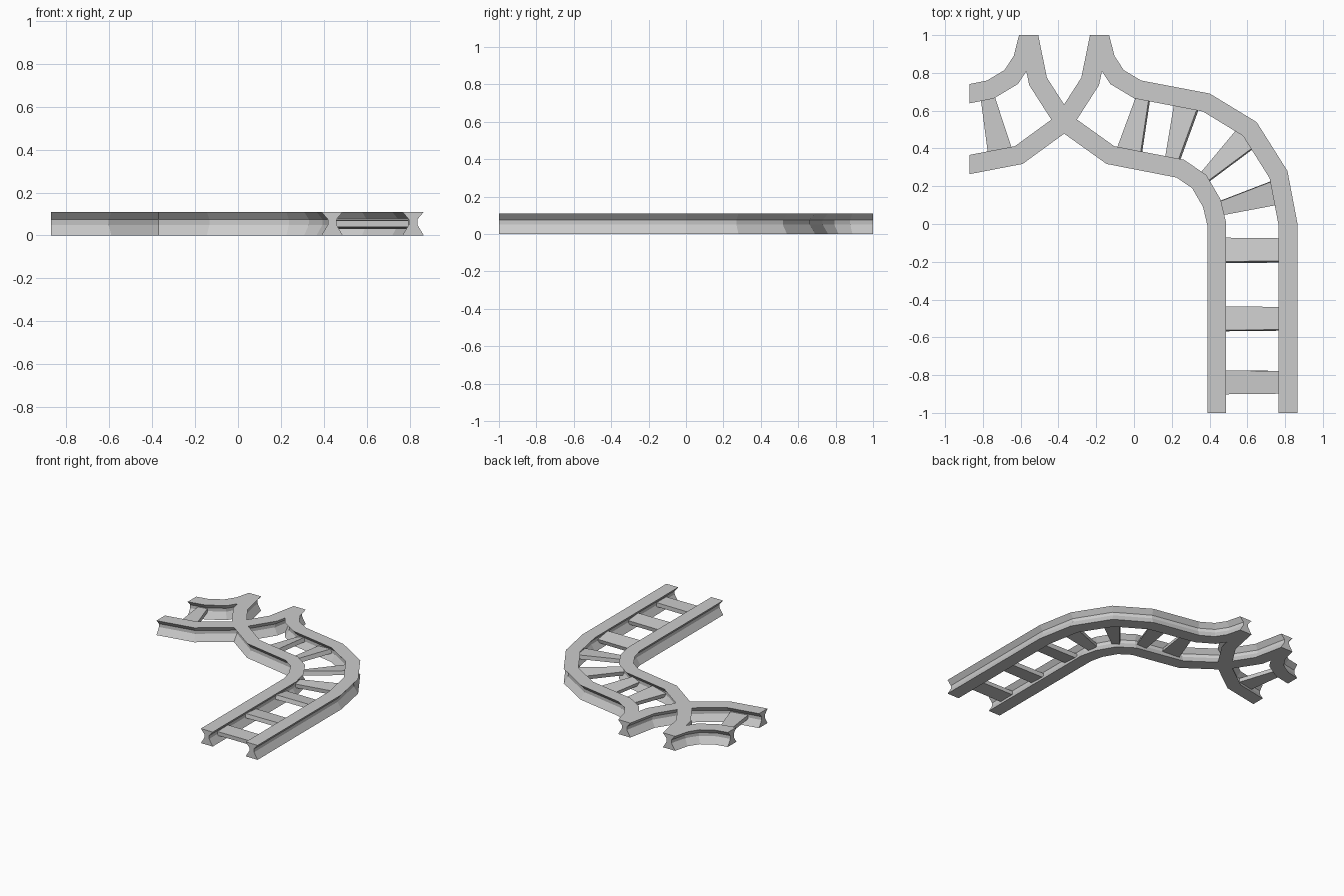
import bpy, bmesh
from mathutils import Vector

if "Cube" in bpy.data.objects:
    bpy.data.objects.remove(bpy.data.objects["Cube"])

# Rail cross-section: (side offset, height), flared head and foot with a thin web
PROFILE = [(-0.05, 0), (0.05, 0), (0.02, 0.05), (0.02, 0.075), (0.05, 0.11),
           (-0.05, 0.11), (-0.02, 0.075), (-0.02, 0.05)]


def finish(bm, name):
    bmesh.ops.recalc_face_normals(bm, faces=bm.faces)
    me = bpy.data.meshes.new(name)
    bm.to_mesh(me)
    bm.free()
    ob = bpy.data.objects.new(name, me)
    bpy.context.collection.objects.link(ob)
    return ob


def axis_snap(v):
    return Vector((v.x, 0)).normalized() if abs(v.x) > abs(v.y) else Vector((0, v.y)).normalized()


def rail(name, path, snap=(True, True)):
    """Sweep the profile along a flat path with mitred corners."""
    pts = [Vector(p) for p in path]
    dirs = [(b - a).normalized() for a, b in zip(pts, pts[1:])]
    bm = bmesh.new()
    rings = []
    for i, p in enumerate(pts):
        d0, d1 = dirs[max(i - 1, 0)], dirs[min(i, len(dirs) - 1)]
        t = (d0 + d1).normalized()
        if (i == 0 and snap[0]) or (i == len(pts) - 1 and snap[1]):
            t = axis_snap(t)
        n = Vector((t.y, -t.x)) / t.dot(d1)
        rings.append([bm.verts.new((p.x + n.x * s, p.y + n.y * s, z)) for s, z in PROFILE])
    k = len(PROFILE)
    for r, q in zip(rings, rings[1:]):
        for j in range(k):
            bm.faces.new((r[j], r[(j + 1) % k], q[(j + 1) % k], q[j]))
    bm.faces.new(rings[0])
    bm.faces.new(rings[-1])
    return finish(bm, name)


def tie(name, a0, b0, a1, b1, tilt):
    """Plank between two rails; edge a and edge b run from inner to outer rail."""
    a0, b0, a1, b1 = map(Vector, (a0, b0, a1, b1))
    bm = bmesh.new()
    rings = []
    ea, eb = (a1 - a0).normalized() * 0.028, (b1 - b0).normalized() * 0.028
    for a, b in ((a0 - ea, b0 - eb), (a1 + ea, b1 + eb)):
        shift = (b - a).normalized() * tilt * 0.5
        rings.append([bm.verts.new((*(p + shift * s), z)) for p, s, z in (
            (a, 1, 0.07 + tilt), (b, 1, 0.07 - tilt),
            (b, -1, 0.04 - tilt), (a, -1, 0.04 + tilt))])
    r, q = rings
    for j in range(4):
        bm.faces.new((r[j], r[(j + 1) % 4], q[(j + 1) % 4], q[j]))
    bm.faces.new(r)
    bm.faces.new(q)
    return finish(bm, name)


# Rails
cx, cy = -0.37, 0.54
fork = [(0.02, 0.712), (-0.09, 0.778), (-0.15, 0.87), (-0.183, 1)]
outer = rail("outer_rail", [(0.815, -1), (0.815, 0), (0.765, 0.262), (0.613, 0.503),
                            (0.383, 0.643)] + fork)
inner = rail("inner_rail", [(0.438, -1), (0.438, 0), (0.412, 0.11), (0.345, 0.225), (0.245, 0.293),
                            (-0.125, 0.365), (cx, cy), (-0.508, 0.755), (-0.558, 1)])
branch = rail("crossing_rail", [(-0.87, 0.315), (-0.61, 0.365), (cx, cy), (-0.232, 0.755), (-0.182, 1)])
corner = rail("corner_rail", [(-0.87, 0.69)] + [(2 * cx - x, y) for x, y in fork])

# Merge the rails where they cross
for other in (branch, outer, corner):
    m = inner.modifiers.new("merge", 'BOOLEAN')
    m.operation = 'UNION'
    m.solver = 'EXACT'
    m.object = other
bpy.context.view_layer.update()
merged = bpy.data.meshes.new_from_object(inner.evaluated_get(bpy.context.evaluated_depsgraph_get()))
inner.modifiers.clear()
inner.data = merged
inner.name = "track_rails"
for ob in (branch, outer, corner):
    bpy.data.objects.remove(ob)

# Cross ties on the straight run
for i, (y, tilt) in enumerate(((-0.14, 0.009), (-0.502, 0.006), (-0.838, -0.001))):
    tie(f"straight_tie_{i + 1}", (0.487, y - 0.063), (0.487, y + 0.063),
        (0.765, y - 0.06), (0.765, y + 0.06), tilt)

# Tapered ties around the bend and by the crossing
BEND = [((0.48, 0.05), (0.465, 0.125), (0.745, 0.10), (0.725, 0.225), -0.003),
        ((0.40, 0.23), (0.36, 0.275), (0.615, 0.39), (0.535, 0.485), 0.007),
        ((0.24, 0.34), (0.17, 0.355), (0.335, 0.60), (0.215, 0.625), 0.01),
        ((0.04, 0.385), (-0.085, 0.405), (0.08, 0.65), (0.01, 0.662), 0.008),
        ((-0.65, 0.41), (-0.775, 0.385), (-0.735, 0.668), (-0.81, 0.652), 0.0)]
for i, t in enumerate(BEND):
    tie(f"bend_tie_{i + 1}", *t)
